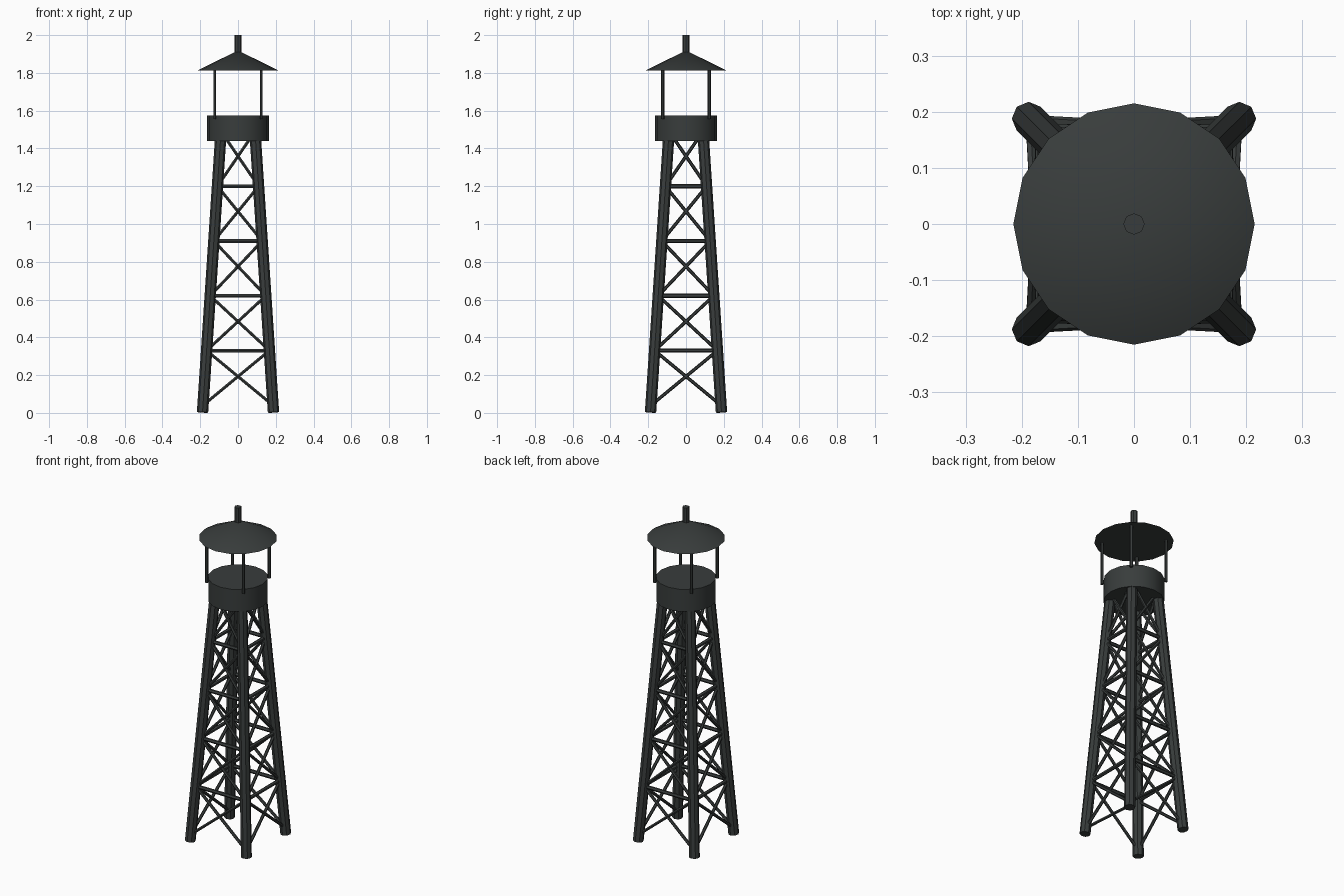
import bpy
import math
from mathutils import Vector

if "Cube" in bpy.data.objects:
    bpy.data.objects.remove(bpy.data.objects["Cube"])

metal = bpy.data.materials.new("dark_metal")
metal.diffuse_color = (0.04, 0.046, 0.045, 1)
metal.use_nodes = True
metal.node_tree.nodes["Principled BSDF"].inputs["Base Color"].default_value = metal.diffuse_color


def finish(obj, name):
    obj.name = name
    obj.data.materials.append(metal)
    bpy.ops.object.shade_smooth_by_angle(angle=math.radians(30))
    return obj


def beam(name, a, b, radius, sides):
    """Straight round bar between two points."""
    a, b = Vector(a), Vector(b)
    d = b - a
    bpy.ops.mesh.primitive_cylinder_add(vertices=sides, radius=radius, depth=d.length,
                                        location=(a + b) / 2)
    obj = bpy.context.object
    obj.rotation_euler = Vector((0, 0, 1)).rotation_difference(d.normalized()).to_euler()
    return finish(obj, name)


def half_width(z):
    """Distance of a leg axis from the centre planes at height z."""
    return 0.188 - 0.066 * z


def corner(i, z):
    sx, sy = [(1, -1), (1, 1), (-1, 1), (-1, -1)][i % 4]
    h = half_width(z)
    return (sx * h, sy * h, z)


levels = [0.04 + 0.29 * i for i in range(6)]

for i in range(4):
    # Tapering corner legs
    beam(f"leg_{i}", corner(i, 0.003), corner(i, 1.46), 0.03, 8)
    # Horizontal rails between the bays
    for k, z in enumerate(levels[1:5]):
        beam(f"rail_{i}_{k}", corner(i, z), corner(i + 1, z), 0.011, 6)
    # Crossed braces on each face
    for k, (lo, hi) in enumerate(zip(levels, levels[1:])):
        beam(f"brace_{i}_{k}_a", corner(i, lo), corner(i + 1, hi), 0.009, 6)
        beam(f"brace_{i}_{k}_b", corner(i + 1, lo), corner(i, hi), 0.009, 6)
    # Roof posts outside the drum
    px, py = [(1, -1), (1, 1), (-1, 1), (-1, -1)][i]
    beam(f"roof_post_{i}", (px * 0.123, py * 0.123, 1.555),
         (px * 0.123, py * 0.123, 1.825), 0.009, 6)

# Drum platform
beam("platform_drum", (0, 0, 1.44), (0, 0, 1.575), 0.165, 16)

# Conical roof
bpy.ops.mesh.primitive_cone_add(vertices=16, radius1=0.215, radius2=0, depth=0.107,
                                location=(0, 0, 1.8655))
finish(bpy.context.object, "roof")

# Roof finial
beam("finial", (0, 0, 1.88), (0, 0, 2.0), 0.019, 8)
